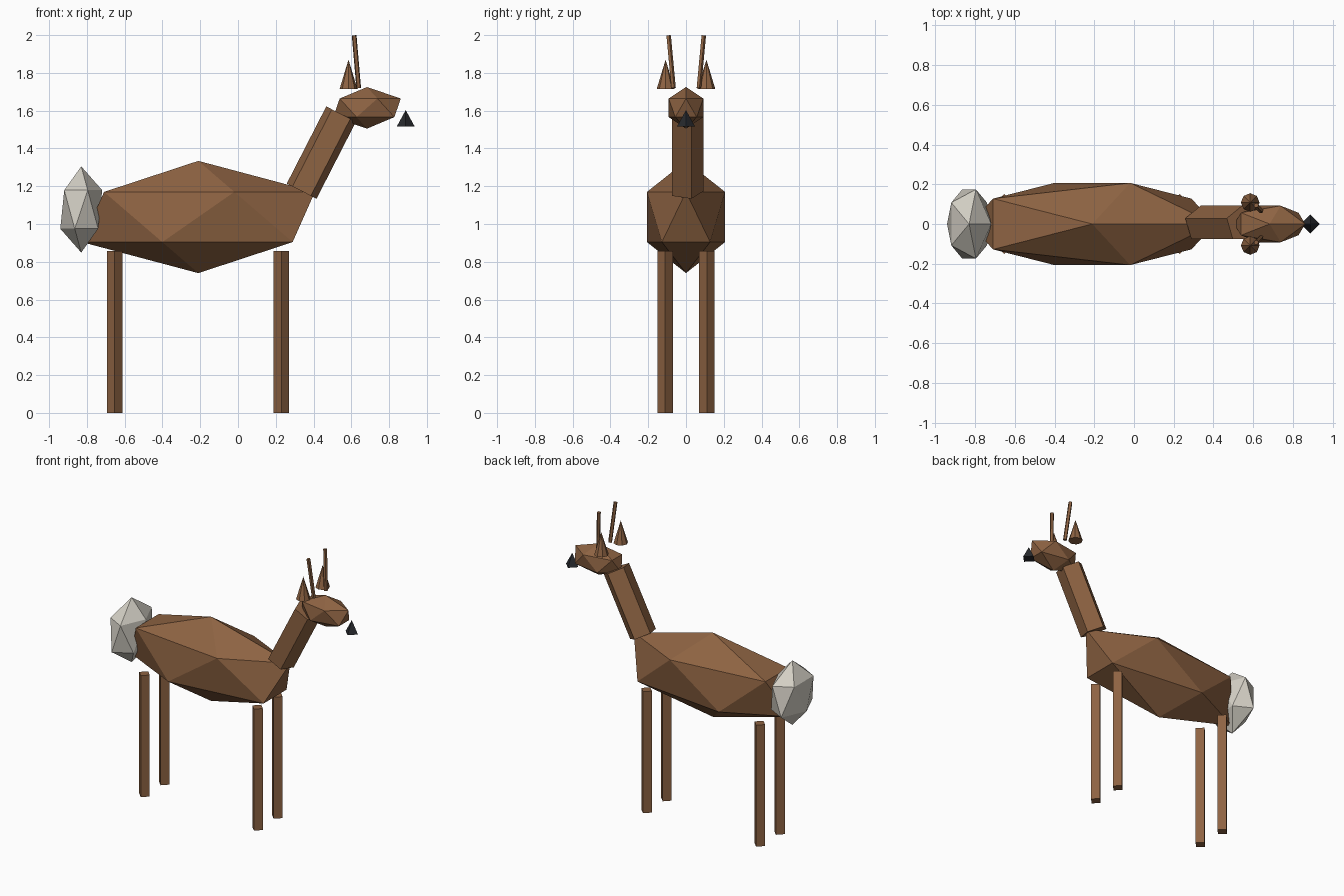
import bpy, bmesh
from mathutils import Vector, Matrix

cube = bpy.data.objects.get("Cube")
if cube:
    bpy.data.objects.remove(cube, do_unlink=True)


def make_material(name, rgb):
    mat = bpy.data.materials.new(name)
    mat.use_nodes = True
    mat.diffuse_color = (*rgb, 1)
    node = next(n for n in mat.node_tree.nodes if n.type == 'BSDF_PRINCIPLED')
    node.inputs["Base Color"].default_value = (*rgb, 1)
    return mat


BROWN = make_material("brown fur", (0.27, 0.125, 0.055))
WHITE = make_material("pale tail fur", (0.66, 0.63, 0.56))
BLACK = make_material("black nose", (0.02, 0.022, 0.026))


def add_part(name, bm, mat):
    mesh = bpy.data.meshes.new(name)
    bm.to_mesh(mesh)
    bm.free()
    mesh.materials.append(mat)
    obj = bpy.data.objects.new(name, mesh)
    bpy.context.scene.collection.objects.link(obj)
    return obj


def faceted_ball(name, centre, radii, mat):
    """Stretched icosahedron."""
    bm = bmesh.new()
    matrix = Matrix.Translation(centre) @ Matrix.Diagonal((*radii, 1))
    bmesh.ops.create_icosphere(bm, subdivisions=1, radius=1, matrix=matrix)
    return add_part(name, bm, mat)


def rod(name, start, end, sides, r_start, r_end, mat):
    """Prism or cone running from start to end."""
    start, end = Vector(start), Vector(end)
    axis = end - start
    turn = Vector((0, 0, 1)).rotation_difference(axis).to_matrix().to_4x4()
    bm = bmesh.new()
    bmesh.ops.create_cone(bm, cap_ends=True, segments=sides, radius1=r_start,
                          radius2=r_end, depth=axis.length,
                          matrix=Matrix.Translation((start + end) / 2) @ turn)
    bmesh.ops.remove_doubles(bm, verts=bm.verts, dist=0.0001)
    return add_part(name, bm, mat)


# Body, head and tail
faceted_ball("body", (-0.21, 0, 1.037), (0.69, 0.243, 0.297), BROWN)
faceted_ball("head", (0.683, 0, 1.615), (0.2, 0.108, 0.11), BROWN)
faceted_ball("tail", (-0.83, 0, 1.077), (0.124, 0.205, 0.228), WHITE)

# Neck and nose
rod("neck", (0.337, 0, 1.174), (0.546, 0, 1.582), 5, 0.093, 0.093, BROWN)
rod("nose", (0.888, 0, 1.515), (0.888, 0, 1.603), 4, 0.048, 0, BLACK)

# Legs, ears and antlers in pairs
for side, s in (("left", 1), ("right", -1)):
    for end, x in (("front", 0.23), ("back", -0.653)):
        rod(f"{end}_{side}_leg", (x, s * 0.11, 0), (x, s * 0.11, 0.857),
            4, 0.041, 0.041, BROWN)
    rod(f"{side}_ear", (0.585, s * 0.108, 1.715), (0.585, s * 0.108, 1.87),
        8, 0.047, 0, BROWN)
    rod(f"{side}_antler", (0.639, s * 0.067, 1.72), (0.615, s * 0.093, 1.998),
        5, 0.013, 0.013, BROWN)
